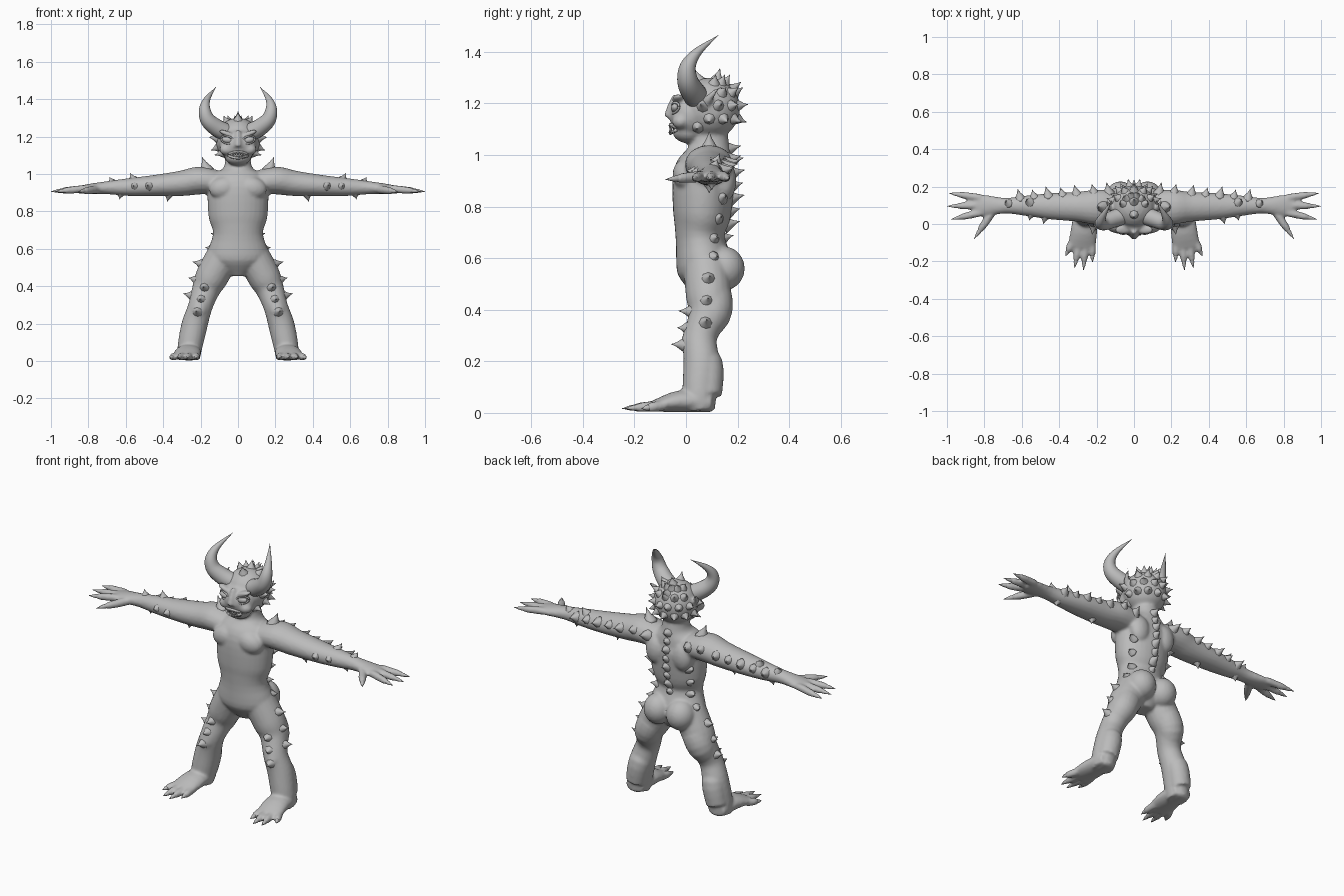
import bpy, bmesh, math
from mathutils import Vector, Matrix
from mathutils.bvhtree import BVHTree

if "Cube" in bpy.data.objects:
    bpy.data.objects.remove(bpy.data.objects["Cube"])

mat = bpy.data.materials.new("clay grey")
mat.diffuse_color = (0.5, 0.5, 0.5, 1)
mat.use_nodes = True
mat.node_tree.nodes["Principled BSDF"].inputs["Base Color"].default_value = mat.diffuse_color
X, Y, Z = Vector((1, 0, 0)), Vector((0, 1, 0)), Vector((0, 0, 1))
SIDES = (1, -1)


def catmull(p, n):
    """Smooth rows of numbers (position + radii) with n steps per span."""
    out = []
    for i in range(len(p) - 1):
        a, b, c, d = p[max(i - 1, 0)], p[i], p[i + 1], p[min(i + 2, len(p) - 1)]
        for k in range(n):
            t = k / n
            out.append([0.5 * (2 * B + (C - A) * t + (2 * A - 5 * B + 4 * C - D) * t * t
                        + (3 * B - A - 3 * C + D) * t ** 3) for A, B, C, D in zip(a, b, c, d)])
    return out + [list(p[-1])]


def tube(bm, rows, ref=X, s=1, n=4, seg=20):
    """Closed tube through rows (x, y, z, radius along ref, [other radius])."""
    rows = catmull(rows, n)
    pos = [Vector((s * r[0], r[1], r[2])) for r in rows]
    rings = []
    for i, r in enumerate(rows):
        t = (pos[min(i + 1, len(pos) - 1)] - pos[max(i - 1, 0)]).normalized()
        u = (ref - t * ref.dot(t)).normalized()
        v = t.cross(u)
        ra, rb = max(r[3], .001), max(r[-1], .001)
        rings.append([bm.verts.new(pos[i] + u * ra * math.cos(a) + v * rb * math.sin(a))
                      for a in (2 * math.pi * k / seg for k in range(seg))])
    for a, b in zip(rings, rings[1:]):
        for k in range(seg):
            bm.faces.new((a[k], a[(k + 1) % seg], b[(k + 1) % seg], b[k]))
    bm.faces.new(rings[0])
    bm.faces.new(rings[-1])


def blob(bm, c, r, tilt=0, s=1):
    """Ellipsoid, optionally rolled about y."""
    m = (Matrix.Translation((s * c[0], c[1], c[2])) @ Matrix.Rotation(s * tilt, 4, 'Y')
         @ Matrix.Diagonal((*r, 1)))
    bmesh.ops.create_uvsphere(bm, u_segments=24, v_segments=14, radius=1, matrix=m)


def finish(bm, name):
    bmesh.ops.recalc_face_normals(bm, faces=bm.faces)
    for f in bm.faces:
        f.smooth = True
    me = bpy.data.meshes.new(name)
    bm.to_mesh(me)
    bm.free()
    me.materials.append(mat)
    ob = bpy.data.objects.new(name, me)
    bpy.context.collection.objects.link(ob)
    return ob


body, claws = bmesh.new(), bmesh.new()


def digit(b, t, r, s):
    """Finger or toe: flesh for two thirds, then a claw."""
    b, t = Vector(b), Vector(t)
    tube(body, [(*b.lerp(t, f), r * k) for f, k in ((0, 1), (.35, 1), (.62, .85), (.76, .5))], Z, s, 3, 12)
    tube(claws, [(*b.lerp(t, f), r * k) for f, k in ((.58, .55), (.78, .5), (1, 0))], Z, s, 3, 10)


# torso and neck: height, depth, half width, half thickness
torso = [(1.09, .09, .065, .07), (1.03, .09, .08, .08), (.99, .085, .14, .095), (.92, .07, .162, .12),
         (.77, .062, .157, .112), (.68, .055, .133, .095), (.55, .075, .162, .108), (.455, .08, .05, .05)]
tube(body, [(0, y, z, a, b) for z, y, a, b in torso], seg=32)

# skull, face, jaw, nose
blob(body, (0, .09, 1.18), (.12, .12, .12))
blob(body, (0, .02, 1.155), (.1, .085, .09))
blob(body, (0, .01, 1.09), (.07, .062, .045))
tube(body, [(0, -.035, 1.23, .016), (0, -.06, 1.18, .016), (0, -.065, 1.145, .021)])

for s in SIDES:
    # cheeks, brows, ears
    blob(body, (.06, -.02, 1.13), (.04, .034, .03), 0, s)
    blob(body, (.058, -.03, 1.215), (.048, .026, .014), -.35, s)
    tube(body, [(.1, .07, 1.18, .016, .028), (.128, .09, 1.22, .015, .036), (.15, .13, 1.265, .004)], X, s)
    # chest, shoulder blades, buttocks
    blob(body, (.075, 0, .925), (.08, .052, .06), .2, s)
    blob(body, (.085, .15, .9), (.06, .045, .08), 0, s)
    blob(body, (.072, .148, .56), (.08, .08, .085), 0, s)
    # arm: reach, height, half depth, half height
    arm = [(.08, .95, .085, .06), (.2, .965, .094, .074), (.3, .95, .08, .068), (.45, .937, .07, .057),
           (.58, .93, .054, .048), (.69, .927, .042, .036), (.8, .92, .058, .026), (.85, .915, .052, .02)]
    tube(body, [(x, .086 + .02 * min(x, .6), z, a, b) for x, z, a, b in arm], Y, s)
    # leg
    tube(body, [(.08, .08, .56, .09), (.14, .088, .45, .088, ), (.172, .085, .38, .075),
                (.202, .055, .29, .065), (.233, .06, .19, .07), (.258, .052, .07, .066),
                (.262, .055, .008, .058)], X, s)
    tube(body, [(.14, .1, .45, .08), (.172, .098, .38, .075), (.21, .03, .27, .05), (.233, .08, .19, .063),
                (.258, .08, .07, .06)], X, s)
    # foot
    tube(body, [(.262, .1, .04, .055, .038), (.266, -.02, .045, .07, .043), (.28, -.125, .026, .074, .022)], X, s)
    # fingers and thumb, toes
    for i in range(3):
        digit((.82, .14 - .04 * i, .921), (.99 + .01 * (i == 1) - .012 * (i == 2), .165 - .07 * i, .906), .02, s)
    digit((.75, .075, .918), (.855, -.08, .905), .022, s)
    for i in range(4):
        digit((.225 + .034 * i, -.09, .028), (.222 + .048 * i, -.25 + .027 * (i - 1.3) ** 2, .017), .021, s)

# fuse the flesh into one smooth skin
skin = finish(body, "body")
rm = skin.modifiers.new("fuse", 'REMESH')
rm.mode, rm.voxel_size, rm.use_smooth_shade = 'VOXEL', .008, True
sm = skin.modifiers.new("soften", 'SMOOTH')
sm.factor, sm.iterations = .5, 5
finish(claws, "claws")

# horns, eyes, eyelids
horns, eyes, lids = bmesh.new(), bmesh.new(), bmesh.new()
curve = [(.06, .045, 1.22), (.115, .025, 1.248), (.162, .006, 1.29), (.178, .008, 1.345),
         (.165, .045, 1.4), (.118, .125, 1.464)]
for s in SIDES:
    tube(horns, [(*p, .048 * (1 - (i / 5) ** 2)) for i, p in enumerate(curve)], Y, s, 6)
    blob(eyes, (.057, -.042, 1.182), (.03, .016, .017), -.2, s)
    loop = []
    for k in range(13):
        a = math.pi * k / 6
        x = .034 * math.cos(a)
        loop.append((.057 + x, -.049 + .55 * max(x, 0) + .1 * x, 1.182 + .2 * x + .02 * math.sin(a), .005))
    tube(lids, loop, Y, s, 2, 8)
finish(horns, "horns")
finish(eyes, "eyes")
finish(lids, "eyelids")

# lips and teeth
lips, teeth = bmesh.new(), bmesh.new()
for z, lift in ((1.118, -4), (1.085, 4.8)):
    tube(lips, [(x, -.06 + 9 * x * x, z + lift * x * x, .007) for x in (i * .017 for i in range(-3, 4))], Z, 1, 2, 8)
for i in range(-3, 4):
    x = i * .013
    y = -.062 + 9 * x * x
    for dx, z, h in ((0, 1.117, -.026 if abs(i) == 2 else -.016), (.006, 1.085, .015)):
        tube(teeth, [(x + dx, y, z, .006), (x + dx, y, z + h, 0)], X, 1, 1, 8)
finish(lips, "lips")
finish(teeth, "teeth")

# spikes, seated on the fused skin by ray cast
tree = BVHTree.FromObject(skin, bpy.context.evaluated_depsgraph_get())
spikes = bmesh.new()


def spike(p, d, h, mirror=True):
    """Thorn of height h pointing along d from the skin outside point p."""
    p, d = Vector(p), Vector(d).normalized()
    hit = tree.ray_cast(p + d * .25, -d)[0]
    if hit is None:
        return
    r = .012 + h * .35
    rows = [(*(hit + d * h * f), r * k) for f, k in ((-.4, 1.25), (.12, .75), (.5, .35), (1, 0))]
    for s in SIDES if mirror else (1,):
        tube(spikes, rows, Z if abs(d.z) < .8 else Y, s, 2, 8)


def row(a, b, n, d, h, mirror=True):
    """n thorns evenly from a to b, every second one smaller."""
    for i in range(n):
        spike(Vector(a).lerp(Vector(b), i / (n - 1)), d, h * (1 - .25 * (i % 2)), mirror)


# spine, head crest and rings round the back of the head
row((0, .07, 1), (0, .07, .66), 8, (0, 1, .25), .045, False)
for k in range(3):
    a = math.radians(35 * k - 20)
    spike((0, .09, 1.18), (0, math.sin(a), math.cos(a)), .042, False)
for k in range(4):
    e = math.radians(26 * k - 20)
    for j in range(4 - k // 2):
        a = math.radians(30 * j + 12 * (k % 2))
        spike((0, .09, 1.18), (math.cos(e) * math.sin(a), math.cos(e) * math.cos(a), math.sin(e)), .036, a > 0)
spike((.05, .05, 1.12), (1, -.1, -.25), .04)
# shoulders
spike((.15, .09, .97), (.35, 0, 1), .06)
row((.12, .09, .95), (.2, .09, .96), 2, (.2, 1, .3), .05)
# arms: behind, in front, below, above
row((.29, .09, .95), (.6, .1, .93), 5, (.25, 1, .25), .045)
row((.46, .1, .93), (.54, .1, .93), 2, (.25, -1, .1), .03)
row((.36, .09, .94), (.62, .1, .93), 2, (.2, 0, -1), .03)
row((.54, .1, .93), (.66, .1, .93), 2, (.5, .4, 1), .035)
# flanks and hips
row((.08, .12, .83), (.06, .07, .59), 4, (1, .45, .15), .036)
# outer thighs, knees
row((.12, .08, .5), (.19, .07, .335), 3, (1, .1, .25), .042)
row((.17, .08, .39), (.205, .07, .26), 3, (.15, -1, .05), .042)
finish(spikes, "spikes")
